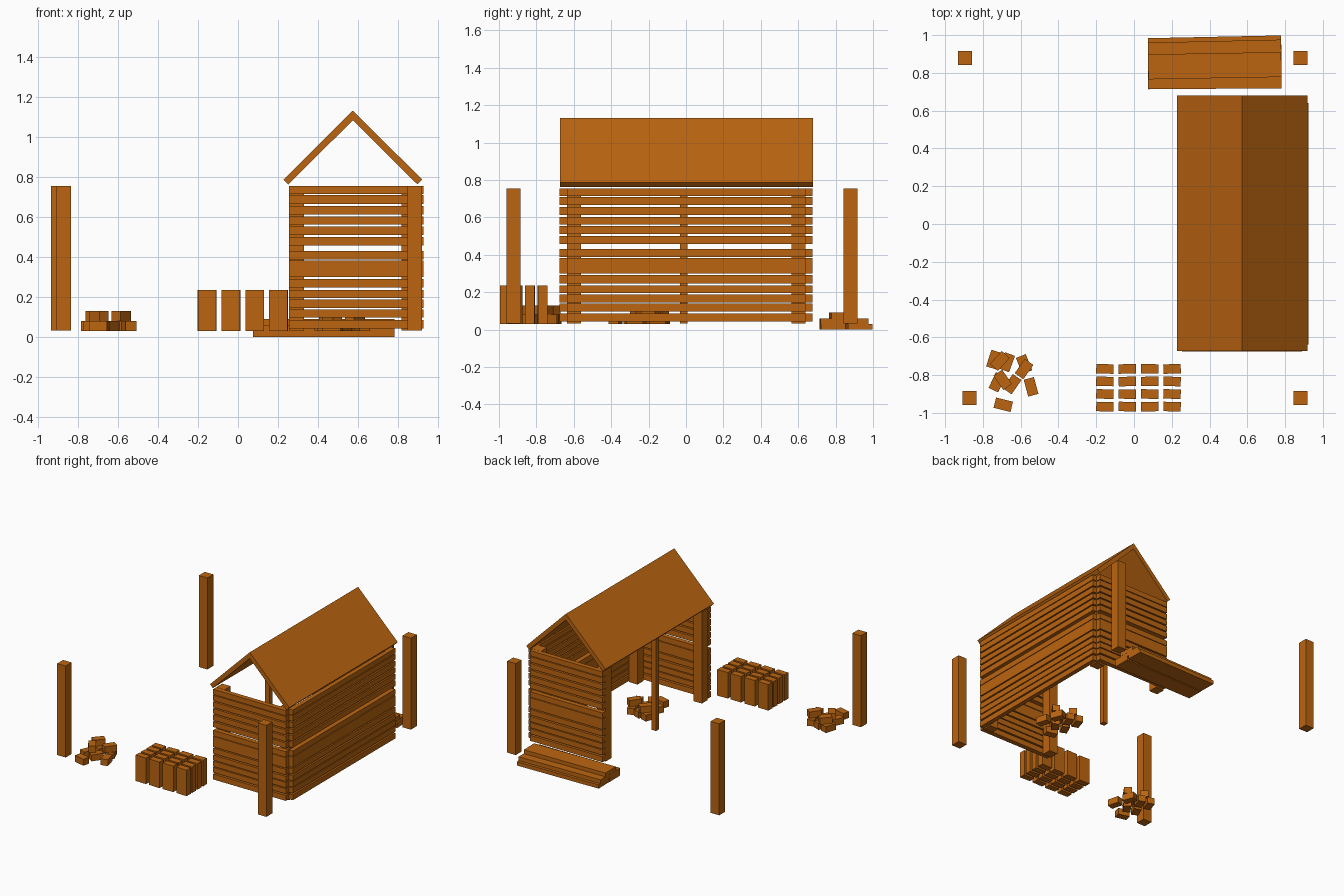
import bpy, math, random
from mathutils import Matrix, Vector

random.seed(4)
wood = bpy.data.materials.new("wood")
wood.diffuse_color = (0.50, 0.13, 0.005, 1)

FACES = [(0, 3, 2, 1), (4, 5, 6, 7), (0, 1, 5, 4), (1, 2, 6, 5), (2, 3, 7, 6), (3, 0, 4, 7)]


def make(name, verts, faces):
    me = bpy.data.meshes.new(name)
    me.from_pydata(verts, [], faces)
    me.materials.append(wood)
    ob = bpy.data.objects.new(name, me)
    bpy.context.collection.objects.link(ob)
    return ob


def box(name, x0, x1, y0, y1, z0, z1, turn=0.0):
    """Box from its extents, turned in degrees about its own vertical axis."""
    c = Vector(((x0 + x1) / 2, (y0 + y1) / 2, (z0 + z1) / 2))
    hx, hy, hz = (x1 - x0) / 2, (y1 - y0) / 2, (z1 - z0) / 2
    rot = Matrix.Rotation(math.radians(turn), 3, 'Z')
    verts = [c + rot @ Vector((sx * hx, sy * hy, sz * hz))
             for sz in (-1, 1) for sx, sy in ((-1, -1), (1, -1), (1, 1), (-1, 1))]
    return make(name, verts, FACES)


def post(name, x, y, w):
    return box(name, x - w / 2, x + w / 2, y - w / 2, y + w / 2, 0.033, 0.755)


# Four free-standing yard posts
for x, y in ((-0.895, 0.88), (-0.87, -0.922), (0.882, 0.88), (0.882, -0.922)):
    post("yard_post", x, y, 0.074)

# Shed frame: corner posts and a thin post in the open left side
for x in (0.292, 0.853):
    for y in (-0.598, 0.602):
        post("shed_corner_post", x, y, 0.074)
post("shed_middle_post", 0.276, -0.012, 0.04)

# Plank walls: front, back and right
rows = [(0.043, 0.086), (0.098, 0.139), (0.146, 0.188), (0.195, 0.236), (0.247, 0.291),
        (0.300, 0.383), (0.388, 0.431), (0.457, 0.500), (0.510, 0.553), (0.563, 0.602),
        (0.612, 0.655), (0.665, 0.708), (0.714, 0.755)]
for z0, z1 in rows:
    box("front_wall_plank", 0.255, 0.89, -0.675, -0.637, z0, z1)
    box("back_wall_plank", 0.255, 0.89, 0.64, 0.677, z0, z1)
    box("right_wall_plank", 0.89, 0.925, -0.637, 0.64, z0, z1)

# Gable roof: two slabs meeting at the ridge
for name, s in (("roof_left", -1), ("roof_right", 1)):
    prof = [(0, 1.13), (s * 0.346, 0.786), (s * 0.322, 0.762), (0, 1.082)]
    verts = [(0.573 + x, y, z) for y in (-0.673, 0.68) for x, z in prof]
    faces = FACES if s < 0 else [f[::-1] for f in FACES]
    make(name, verts, faces)

# Stack of boards behind the shed
for y, z, turn in ((0.783, 0, 0.6), (0.925, 0, 1.2), (0.782, 0.03, 0.3),
                   (0.902, 0.03, 1.3), (0.838, 0.06, 1.0)):
    box("stacked_board", 0.075, 0.78, y - 0.066, y + 0.066, z, z + 0.03, turn)

# Block of sixteen upright crates
for i in range(4):
    for j in range(4):
        x, y = -0.154 + 0.1185 * i, -0.967 + 0.0667 * j
        box("crate", x - 0.046, x + 0.046, y - 0.025, y + 0.025, 0.03, 0.235,
            random.uniform(-2.5, 2.5))

# Two heaps of loose bricks: x, y, turn, layer
bricks = [(-0.742, -0.718, 72, 0), (-0.672, -0.732, 70, 0), (-0.71, -0.725, 48, 1),
          (-0.582, -0.742, 112, 0), (-0.582, -0.768, 55, 1), (-0.545, -0.862, 105, 0),
          (-0.645, -0.848, 55, 0), (-0.725, -0.838, 65, 0), (-0.695, -0.825, 125, 1),
          (-0.692, -0.957, -14, 0)]
for name, dx, dy in (("yard_brick", 0, 0), ("shed_brick", 1.165, 0.58)):
    for x, y, turn, layer in bricks:
        x, y, z = x + dx, y + dy, 0.03 + 0.05 * layer
        box(name, x - 0.046, x + 0.046, y - 0.028, y + 0.028, z, z + 0.05, turn)
